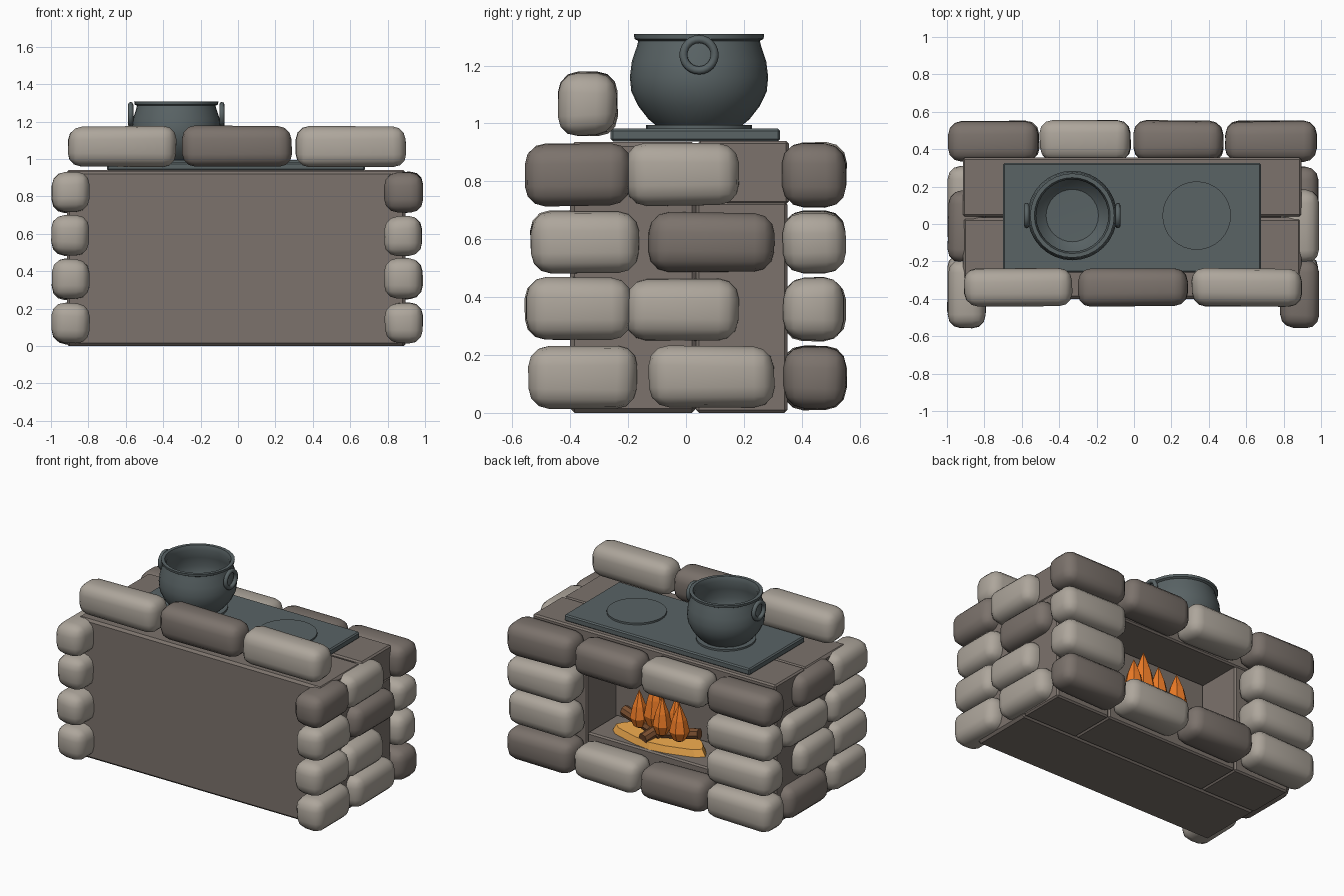
import bpy, bmesh, math, random
from mathutils import Vector, Matrix

if "Cube" in bpy.data.objects:
    bpy.data.objects.remove(bpy.data.objects["Cube"])

random.seed(4)


def mat(name, col):
    m = bpy.data.materials.new(name)
    m.diffuse_color = (*col, 1)
    m.use_nodes = True
    m.node_tree.nodes["Principled BSDF"].inputs["Base Color"].default_value = m.diffuse_color
    return m


LIGHT = mat("light_stone", (0.42, 0.38, 0.33))
DARK = mat("dark_stone", (0.20, 0.17, 0.15))
CORE = mat("mortar", (0.20, 0.17, 0.15))
IRON = mat("iron", (0.10, 0.125, 0.13))
FLAME = mat("flame", (0.85, 0.20, 0.02))
EMBER = mat("ember", (0.90, 0.42, 0.08))
WOOD = mat("wood", (0.20, 0.08, 0.03))


def finish(bm, name, m, smooth=None):
    bmesh.ops.recalc_face_normals(bm, faces=bm.faces)
    me = bpy.data.meshes.new(name)
    bm.to_mesh(me)
    bm.free()
    ob = bpy.data.objects.new(name, me)
    bpy.context.collection.objects.link(ob)
    me.materials.append(m)
    if smooth:
        bpy.ops.object.select_all(action='DESELECT')
        ob.select_set(True)
        bpy.context.view_layer.objects.active = ob
        bpy.ops.object.shade_smooth_by_angle(angle=math.radians(smooth))
    return ob


def block(name, x, y, z, m, bevel=0.01, seg=1, jitter=0.0, smooth=None):
    """Bevelled box from (min, max) ranges."""
    bm = bmesh.new()
    bmesh.ops.create_cube(bm, size=1)
    for v in bm.verts:
        for i, (a, b) in enumerate((x, y, z)):
            v.co[i] = (a if v.co[i] < 0 else b) + random.uniform(-jitter, jitter)
    bmesh.ops.bevel(bm, geom=bm.edges[:], offset=bevel, segments=seg,
                    profile=0.5, affect='EDGES')
    return finish(bm, name, m, smooth)


def stone(name, x, y, z, dark=False):
    block(name, x, y, z, DARK if dark else LIGHT, 0.07, 3, 0.007, 50)


def lathe(name, profile, loc, m, n=32, smooth=40):
    """Spin an (r, z) profile around z."""
    bm = bmesh.new()
    vs = [bm.verts.new((r, 0, z)) for r, z in profile]
    es = [bm.edges.new(p) for p in zip(vs, vs[1:])]
    bmesh.ops.spin(bm, geom=vs + es, axis=(0, 0, 1), cent=(0, 0, 0),
                   angle=2 * math.pi, steps=n)
    bmesh.ops.remove_doubles(bm, verts=bm.verts, dist=1e-4)
    bmesh.ops.translate(bm, verts=bm.verts, vec=loc)
    return finish(bm, name, m, smooth)


# Mortar body with the fire opening at the back
block("front_wall", (-0.915, 0.895), (-0.40, 0.035), (0, 0.935), CORE, 0.015)
block("hearth", (-0.50, 0.49), (0.035, 0.35), (0, 0.25), CORE)
block("lintel", (-0.915, 0.895), (0.04, 0.355), (0.72, 0.94), CORE)
for name, x in (("left_pier", (-0.915, -0.50)), ("right_pier", (0.49, 0.895))):
    block(name, x, (0.035, 0.35), (0, 0.73), CORE)

# Stones: rows bottom to top
ROWS = [(0.015, 0.23), (0.25, 0.465), (0.485, 0.695), (0.715, 0.93)]
COLS = [(-0.99, -0.51), (-0.50, -0.02), (0.0, 0.475), (0.49, 0.975)]
BACK_DARK = {(0, 3), (0, 1), (3, 0), (3, 2), (3, 3)}
SIDE_DARK = {(1, 2, 1), (1, 3, 0), (-1, 3, 1), (-1, 0, 1)}
for r, z in enumerate(ROWS):
    for c, x in enumerate(COLS):
        if r in (0, 3) or c in (0, 3):
            stone(f"back_stone_{r}_{c}", x, (0.335, 0.55), z, (r, c) in BACK_DARK)
    far = (-0.13, 0.305) if r % 2 == 0 else (-0.205, 0.18)
    near = (-0.54, -0.17) if r % 2 == 0 else (-0.555, -0.19)
    if r == 2:
        near = (-0.535, -0.165)
    for s, x in ((-1, (-0.995, -0.795)), (1, (0.785, 0.985))):
        for k, y in enumerate((near, far)):
            stone(f"side_stone_{s}_{r}_{k}", x, y, z, (s, r, k) in SIDE_DARK)
for i, x in enumerate([(-0.91, -0.33), (-0.30, 0.285), (0.31, 0.90)]):
    stone(f"ledge_stone_{i}", x, (-0.44, -0.24), (0.96, 1.175), i == 1)

# Iron cooking plate and burners
block("cooking_plate", (-0.70, 0.68), (-0.26, 0.325), (0.938, 0.982), IRON, 0.008)
PX, PY = -0.33, 0.045
for i, x in enumerate((PX, 0.335)):
    lathe(f"burner_{i}", [(0, 0.975), (0.183, 0.975), (0.183, 0.994), (0, 0.994)],
          (x, PY, 0), IRON)

# Pot: open, outer then inner profile
lathe("pot", [(0, 0.994), (0.15, 0.994), (0.175, 1.015), (0.21, 1.06), (0.234, 1.11),
              (0.239, 1.16), (0.232, 1.215), (0.215, 1.265), (0.21, 1.285),
              (0.223, 1.292), (0.225, 1.308), (0.203, 1.308), (0.193, 1.28),
              (0.21, 1.22), (0.218, 1.16), (0.212, 1.11), (0.19, 1.07),
              (0.14, 1.025), (0, 1.02)], (PX, PY, 0), IRON)

# Ring handles
for s in (-1, 1):
    bpy.ops.mesh.primitive_torus_add(
        major_segments=24, minor_segments=8, major_radius=0.054, minor_radius=0.014,
        location=(PX + s * 0.244, PY, 1.237), rotation=(0, math.pi / 2, 0))
    ring = bpy.context.object
    ring.name = f"pot_handle_{s}"
    ring.data.materials.append(IRON)
    bpy.ops.object.shade_smooth()

# Ember bed: irregular flat disc
bm = bmesh.new()
bmesh.ops.create_cone(bm, cap_ends=True, segments=18, radius1=1, radius2=0.92, depth=0.05)
for v in bm.verts:
    k = 1 + 0.05 * math.sin(5 * math.atan2(v.co.y, v.co.x))
    v.co = (0.04 + v.co.x * 0.34 * k, 0.205 + v.co.y * 0.13 * k, v.co.z + 0.27)
finish(bm, "ember_bed", EMBER)

# Logs
LOGS = [((0.34, 0.17, 0.37), (0.02, 0.23, 0.31)), ((-0.22, 0.17, 0.36), (0.08, 0.22, 0.31)),
        ((0.09, 0.33, 0.305), (0.03, 0.10, 0.36))]
for i, (a, b) in enumerate(LOGS):
    a, b = Vector(a), Vector(b)
    rot = (b - a).to_track_quat('Z', 'Y').to_matrix().to_4x4()
    bm = bmesh.new()
    bmesh.ops.create_cone(bm, cap_ends=True, segments=8, radius1=0.036, radius2=0.036,
                          depth=(b - a).length,
                          matrix=Matrix.Translation((a + b) / 2) @ rot)
    finish(bm, f"log_{i}", WOOD)

# Flames: faceted teardrops (x, y, tip height, radius)
FLAMES = [(0.19, 0.225, 0.57, 0.06), (0.09, 0.195, 0.67, 0.075), (0.01, 0.24, 0.58, 0.06),
          (-0.125, 0.25, 0.57, 0.065), (-0.04, 0.16, 0.56, 0.06)]
for i, (x, y, top, r) in enumerate(FLAMES):
    h = top - 0.31
    lathe(f"flame_{i}", [(0, 0), (0.6 * r, 0.02), (r, 0.3 * h), (0.72 * r, 0.6 * h),
                         (0.3 * r, 0.85 * h), (0, h)], (x, y, 0.31), FLAME, 7, None)
